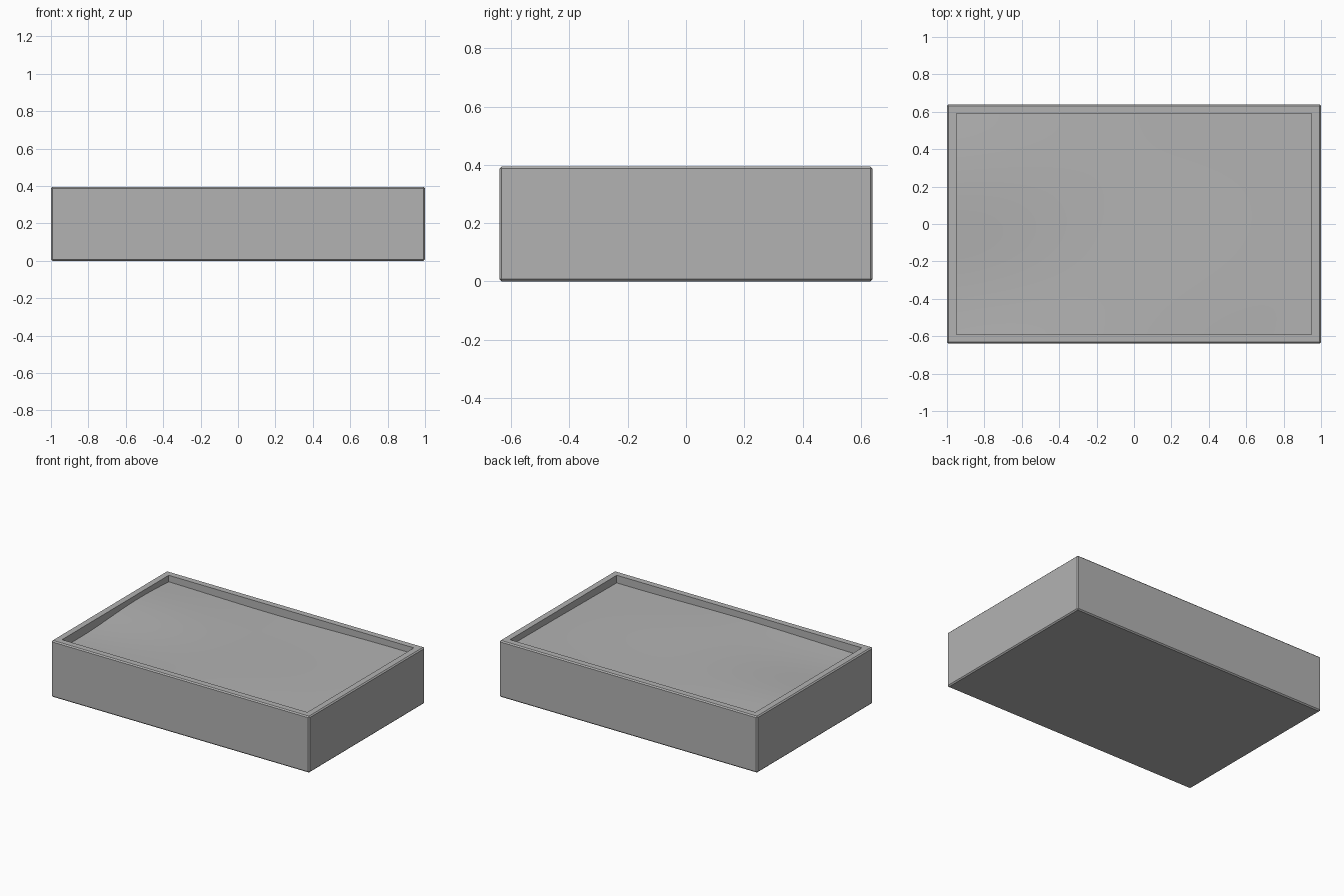
import bpy, bmesh, math

if "Cube" in bpy.data.objects:
    bpy.data.objects.remove(bpy.data.objects["Cube"])

L, W, H = 1.0, 0.64, 0.395  # half length, half width, height
T = 0.05                    # wall thickness
FLOOR = 0.30                # recess floor, hidden under the sand

grey = bpy.data.materials.new("mid_grey")
grey.diffuse_color = (0.45, 0.45, 0.45, 1)
grey.use_nodes = True
grey.node_tree.nodes["Principled BSDF"].inputs["Base Color"].default_value = grey.diffuse_color


def make_object(name, bm):
    mesh = bpy.data.meshes.new(name)
    bm.to_mesh(mesh)
    bm.free()
    mesh.materials.append(grey)
    obj = bpy.data.objects.new(name, mesh)
    bpy.context.collection.objects.link(obj)
    return obj


def smooth(obj, angle):
    bpy.ops.object.select_all(action='DESELECT')
    obj.select_set(True)
    bpy.context.view_layer.objects.active = obj
    bpy.ops.object.shade_smooth_by_angle(angle=math.radians(angle))


# Open tray: box whose top is inset and pushed down to the recess floor
bm = bmesh.new()
bmesh.ops.create_cube(bm, size=1)
for v in bm.verts:
    v.co = (v.co.x * 2 * L, v.co.y * 2 * W, (v.co.z + 0.5) * H)
bm.normal_update()
top = max(bm.faces, key=lambda f: f.calc_center_median().z)
bmesh.ops.inset_region(bm, faces=[top], thickness=T, use_even_offset=True)
for v in bmesh.ops.extrude_face_region(bm, geom=[top])['geom']:
    if isinstance(v, bmesh.types.BMVert):
        v.co.z = FLOOR
bmesh.ops.delete(bm, geom=[top], context='FACES')
# Chamfer the outer edges only
outer = [e for e in bm.edges
         if all(abs(v.co.x) > L - 0.001 for v in e.verts)]
bmesh.ops.recalc_face_normals(bm, faces=bm.faces)
outer = [e for e in bm.edges if all(abs(v.co.x) > L - 0.001 for v in e.verts)
         or all(abs(v.co.y) > W - 0.001 for v in e.verts)]
bmesh.ops.bevel(bm, geom=outer, offset=0.008, segments=1, affect='EDGES')
tray = make_object("tray", bm)


# Gently rolling sand filling the tray to just below the rim
def sand_height(x, y):
    left = 0.5 - 0.5 * x                      # stronger ripples to the left
    z = H - 0.049
    z -= 0.006 * math.cos(3.3 * x + 0.4) * math.cos(2.2 * y - 1.2)
    z += 0.010 * left * math.sin(5.2 * y + 0.3) * math.cos(2.0 * x + 1.6)
    return z


bm = bmesh.new()
bmesh.ops.create_grid(bm, x_segments=64, y_segments=42, size=1)
for v in bm.verts:
    x, y = v.co.x * (L - T), v.co.y * (W - T)
    v.co = (x, y, sand_height(x, y))
sand = make_object("sand", bm)
smooth(sand, 60)
